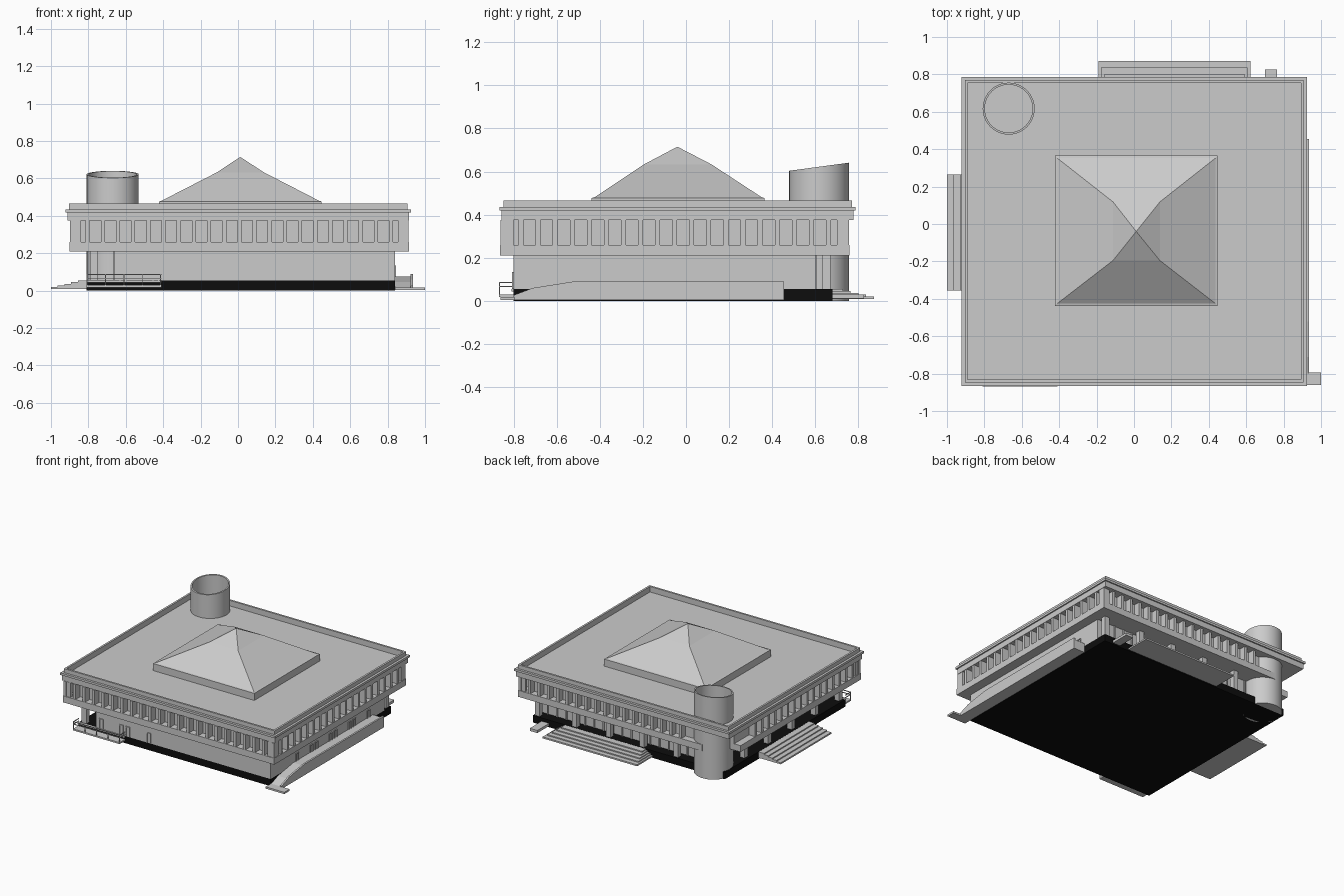
import bpy, bmesh, math

if "Cube" in bpy.data.objects:
    bpy.data.objects.remove(bpy.data.objects["Cube"])

black = bpy.data.materials.new("dark_base")
black.diffuse_color = (0.004, 0.004, 0.004, 1)
black.use_nodes = True
black.node_tree.nodes["Principled BSDF"].inputs["Base Color"].default_value = black.diffuse_color


def make(name, bm, mat=None):
    bmesh.ops.recalc_face_normals(bm, faces=bm.faces)
    me = bpy.data.meshes.new(name)
    bm.to_mesh(me)
    bm.free()
    ob = bpy.data.objects.new(name, me)
    bpy.context.collection.objects.link(ob)
    if mat:
        me.materials.append(mat)
    return ob


def rect(x0, x1, y0, y1):
    return [(x0, y0), (x1, y0), (x1, y1), (x0, y1)]


def loft(bm, rings, closed=True):
    loops = [[bm.verts.new(p) for p in r] for r in rings]
    n = len(loops[0])
    for a, b in zip(loops, loops[1:]):
        for i in range(n):
            j = (i + 1) % n
            bm.faces.new((a[i], a[j], b[j], b[i]))
    if closed:
        bm.faces.new(loops[0])
        bm.faces.new(loops[-1])
    return loops


def prism(bm, pts, z0, z1):
    loft(bm, [[(x, y, z) for x, y in pts] for z in (z0, z1)])


def boxes(name, items, mat=None):
    bm = bmesh.new()
    for x0, x1, y0, y1, z0, z1 in items:
        prism(bm, rect(x0, x1, y0, y1), z0, z1)
    return make(name, bm, mat)


def notched(x0, x1, y0, y1):
    # rectangle with the back left corner cut away at the tower
    return [(x0, y0), (x1, y0), (x1, y1), (-0.67, y1), (-0.67, 0.615), (x0, 0.615)]


def slab(name, pts, z0, z1):
    bm = bmesh.new()
    prism(bm, pts, z0, z1)
    return make(name, bm)


# Dark base and ground floor
boxes("base", [(-0.81, 0.84, -0.8, 0.68, 0.0, 0.055)], black)
boxes("ground_floor_walls", [(-0.66, 0.84, -0.8, 0.6, 0.055, 0.21)])
cols = [(-0.79, -0.75, y, y + 0.04, 0.05, 0.21) for y in (-0.79, -0.5, -0.21, 0.08, 0.37)]
cols += [(x, x + 0.04, 0.63, 0.67, 0.05, 0.21) for x in (-0.4, -0.11, 0.18, 0.47, 0.79)]
boxes("columns", cols)

# Glazing bars on the recessed left and back walls
bars = [(-0.668, -0.66, -0.75 + i * 0.08, -0.74 + i * 0.08, 0.055, 0.21) for i in range(17)]
bars += [(-0.6 + i * 0.08, -0.59 + i * 0.08, 0.6, 0.608, 0.055, 0.21) for i in range(18)]
boxes("glazing_bars", bars)

# Upper storey: lower band, window wall, fins
slab("lower_band", notched(-0.90, 0.915, -0.862, 0.758), 0.21, 0.26)
slab("window_wall", notched(-0.845, 0.86, -0.805, 0.705), 0.26, 0.375)
fins = []
w = 0.011
n = 23
for i in range(n):
    x = -0.885 + i * (1.785 / (n - 1))
    fins.append((x - w, x + w, -0.86, -0.80, 0.26, 0.375))
    if x > -0.56:
        fins.append((x - w, x + w, 0.70, 0.755, 0.26, 0.375))
n = 21
for i in range(n):
    y = -0.845 + i * (1.585 / (n - 1))
    fins.append((0.855, 0.912, y - w, y + w, 0.26, 0.375))
    if y < 0.5:
        fins.append((-0.898, -0.84, y - w, y + w, 0.26, 0.375))
boxes("window_fins", fins)

# Roof: stepped cornice with parapet around a sunken deck
bm = bmesh.new()
profile = [(0.01, 0.375), (0.01, 0.418), (0.0, 0.418), (0.0, 0.435),
           (0.018, 0.435), (0.018, 0.465), (0.033, 0.465), (0.033, 0.422)]
loft(bm, [[(x, y, z) for x, y in rect(-0.922 + d, 0.925 - d, -0.865 + d, 0.787 - d)]
          for d, z in profile])
make("roof", bm)

# Two-pitch pyramid skylight on a kerb
bm = bmesh.new()
rings = [[(x, y, z) for x, y in rect(*r)] for r, z in (
    ((-0.423, 0.447, -0.438, 0.365), 0.42),
    ((-0.423, 0.447, -0.438, 0.365), 0.477),
    ((-0.41, 0.435, -0.425, 0.352), 0.48),
    ((-0.112, 0.138, -0.195, 0.118), 0.633))]
loops = loft(bm, rings, closed=False)
bm.faces.new(loops[0])
tip = bm.verts.new((0.012, -0.04, 0.715))
for i in range(4):
    bm.faces.new((loops[-1][i], loops[-1][(i + 1) % 4], tip))
make("pyramid_roof", bm)

# Round tower, hollow, with a slanted rim rising to the back
bm = bmesh.new()


def circle(r, z, slope=0.0):
    return [(-0.67 + r * math.cos(a), 0.617 + r * math.sin(a), z + slope * r * math.sin(a))
            for a in (2 * math.pi * i / 40 for i in range(40))]


loft(bm, [circle(0.139, 0.0), circle(0.139, 0.622, 0.135),
          circle(0.128, 0.622, 0.135), circle(0.128, 0.42)])
tower = make("tower", bm)
bpy.context.view_layer.objects.active = tower
tower.select_set(True)
bpy.ops.object.shade_smooth_by_angle(angle=math.radians(30))

# Entrance steps on the left and at the back
left, back = [], []
for i in range(5):
    z0, z1 = 0.008 + i * 0.008, 0.02 + i * 0.0085
    d = i * 0.036
    left.append((-1.0 + d, -0.8, -0.355, 0.265, z0, z1))
    back.append((-0.19 + d * 0.4, 0.622 - d * 0.4, 0.67, 0.872 - d, z0, z1))
boxes("left_steps", left)
boxes("back_steps", back)
boxes("back_small_step", [(0.70, 0.765, 0.67, 0.825, 0.01, 0.03)])

# Side ramp with outer wall and foot landing
bm = bmesh.new()
for x0, x1, drop in ((0.84, 0.925, 0.014), (0.922, 0.936, 0.0)):
    side = [(-0.8, 0.004), (0.455, 0.004), (0.455, 0.09 - drop), (-0.52, 0.09 - drop),
            (-0.71, 0.06 - drop), (-0.8, 0.026 - drop)]
    loft(bm, [[(x, y, z) for y, z in side] for x in (x0, x1)])
make("side_ramp", bm)
boxes("ramp_landing", [(0.84, 1.0, -0.86, -0.795, 0.004, 0.018)])

# Front left landing with railings
rail = [(-0.81, -0.41, -0.868, -0.8, 0.018, 0.03), (-0.81, -0.41, -0.81, -0.795, 0.043, 0.056)]
for z in (0.064, 0.083):
    rail.append((-0.81, -0.41, -0.868, -0.863, z, z + 0.005))
    for x in (-0.81, -0.415):
        rail.append((x, x + 0.005, -0.868, -0.8, z, z + 0.005))
for i in range(5):
    x = -0.81 + i * 0.0985
    rail.append((x, x + 0.005, -0.868, -0.863, 0.02, 0.085))
boxes("front_landing_rails", rail)


# Door and window surrounds on front and right walls
def surround(a, h, z0, z1, t=0.006):
    return [(a - h, a - h + t, z0, z1), (a + h - t, a + h, z0, z1), (a - h, a + h, z1 - t, z1)]


items = []
for x in (-0.615, -0.44, -0.385, -0.205):
    items += [(p, q, -0.806, -0.8, a, b) for p, q, a, b in surround(x, 0.018, 0.055, 0.135)]
for y in (-0.475, -0.30, -0.24, -0.065, -0.005, 0.17, 0.225, 0.40):
    items += [(0.84, 0.846, p, q, a, b) for p, q, a, b in surround(y, 0.017, 0.076, 0.135)]
boxes("openings", items)
